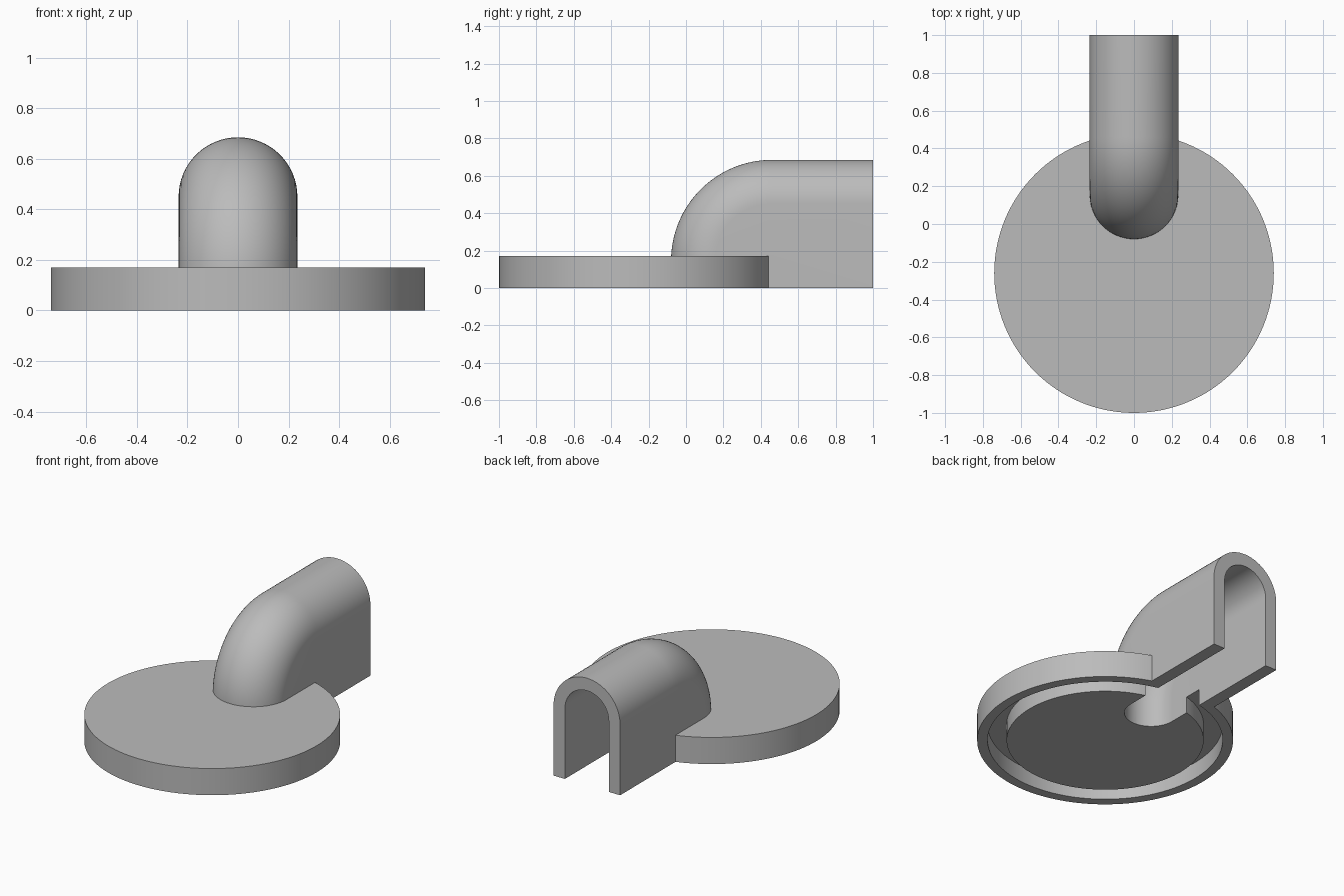
import bpy, bmesh
from math import pi, sin, cos

old = bpy.data.objects.get("Cube")
if old:
    bpy.data.objects.remove(old, do_unlink=True)

grey = bpy.data.materials.new("plain grey")
grey.use_nodes = True
grey.diffuse_color = (0.5, 0.5, 0.5, 1)
grey.node_tree.nodes["Principled BSDF"].inputs["Base Color"].default_value = (0.5, 0.5, 0.5, 1)

DISC_Y = -0.26
BEND_Y, BEND_Z, BEND_R = 0.46, 0.145, 0.305   # bend axis and centre-line radius


def finish(name, bm):
    bmesh.ops.recalc_face_normals(bm, faces=bm.faces)
    mesh = bpy.data.meshes.new(name)
    bm.to_mesh(mesh)
    bm.free()
    mesh.materials.append(grey)
    ob = bpy.data.objects.new(name, mesh)
    bpy.context.collection.objects.link(ob)
    return ob


def lathe(name, profile, steps=128):
    """Closed solid turned from (radius, z) points about the disc axis."""
    bm = bmesh.new()
    rings = [[bm.verts.new((r * sin(2 * pi * i / steps), DISC_Y - r * cos(2 * pi * i / steps), z))
              for i in range(steps)] for r, z in profile]
    closed = len(profile) > 2
    for k in range(len(rings) if closed else 1):
        a, b = rings[k], rings[(k + 1) % len(rings)]
        for i in range(steps):
            j = (i + 1) % steps
            bm.faces.new((a[i], a[j], b[j], b[i]))
    if not closed:
        bm.faces.new(rings[0])
        bm.faces.new(rings[1])
    return finish(name, bm)


def hood(name, r, y_end, z_low, arc=32, bend=32):
    """Half-round elbow that runs back, with flat sides dropping to z_low."""
    bm = bmesh.new()
    start = BEND_Y - BEND_R
    # each station: centre y, centre z, outward direction in y and z
    path = [(start, z_low, -1, 0)]
    for i in range(bend + 1):
        a = pi / 2 * i / bend
        path.append((BEND_Y - BEND_R * cos(a), BEND_Z + BEND_R * sin(a), -cos(a), sin(a)))
    path.append((y_end, BEND_Z + BEND_R, 0, 1))
    rows = []
    for y, z, dy, dz in path:
        row = []
        for k in range(arc + 1):
            t = -pi / 2 + pi * k / arc
            row.append(bm.verts.new((r * sin(t), y + r * cos(t) * dy, z + r * cos(t) * dz)))
        rows.append(row)
    for a, b in zip(rows, rows[1:]):
        for k in range(arc):
            bm.faces.new((a[k], a[k + 1], b[k + 1], b[k]))
    left = bm.verts.new((-r, y_end, z_low))
    right = bm.verts.new((r, y_end, z_low))
    bm.faces.new([row[0] for row in rows] + [left])
    bm.faces.new([row[-1] for row in rows] + [right])
    bm.faces.new(rows[0] + [right, left])
    bm.faces.new(rows[-1] + [right, left])
    return finish(name, bm)


# Disc, hood, and the shapes cut from them
cover = lathe("disc_with_hood", [(0.74, 0), (0.74, 0.17)])
tools = [
    (hood("hood", 0.235, 1.0, 0), 'UNION'),
    (hood("passage_cutter", 0.155, 1.1, -0.1), 'DIFFERENCE'),
    (lathe("groove_cutter", [(0.57, -0.1), (0.68, -0.1), (0.68, 0.105), (0.57, 0.105)]), 'DIFFERENCE'),
]

bpy.ops.object.select_all(action='DESELECT')
bpy.context.view_layer.objects.active = cover
cover.select_set(True)
for tool, operation in tools:
    mod = cover.modifiers.new(tool.name, 'BOOLEAN')
    mod.operation = operation
    mod.solver = 'EXACT'
    mod.object = tool
    bpy.ops.object.modifier_apply(modifier=mod.name)
    bpy.data.objects.remove(tool, do_unlink=True)

bpy.ops.object.shade_smooth_by_angle(angle=pi / 6)
